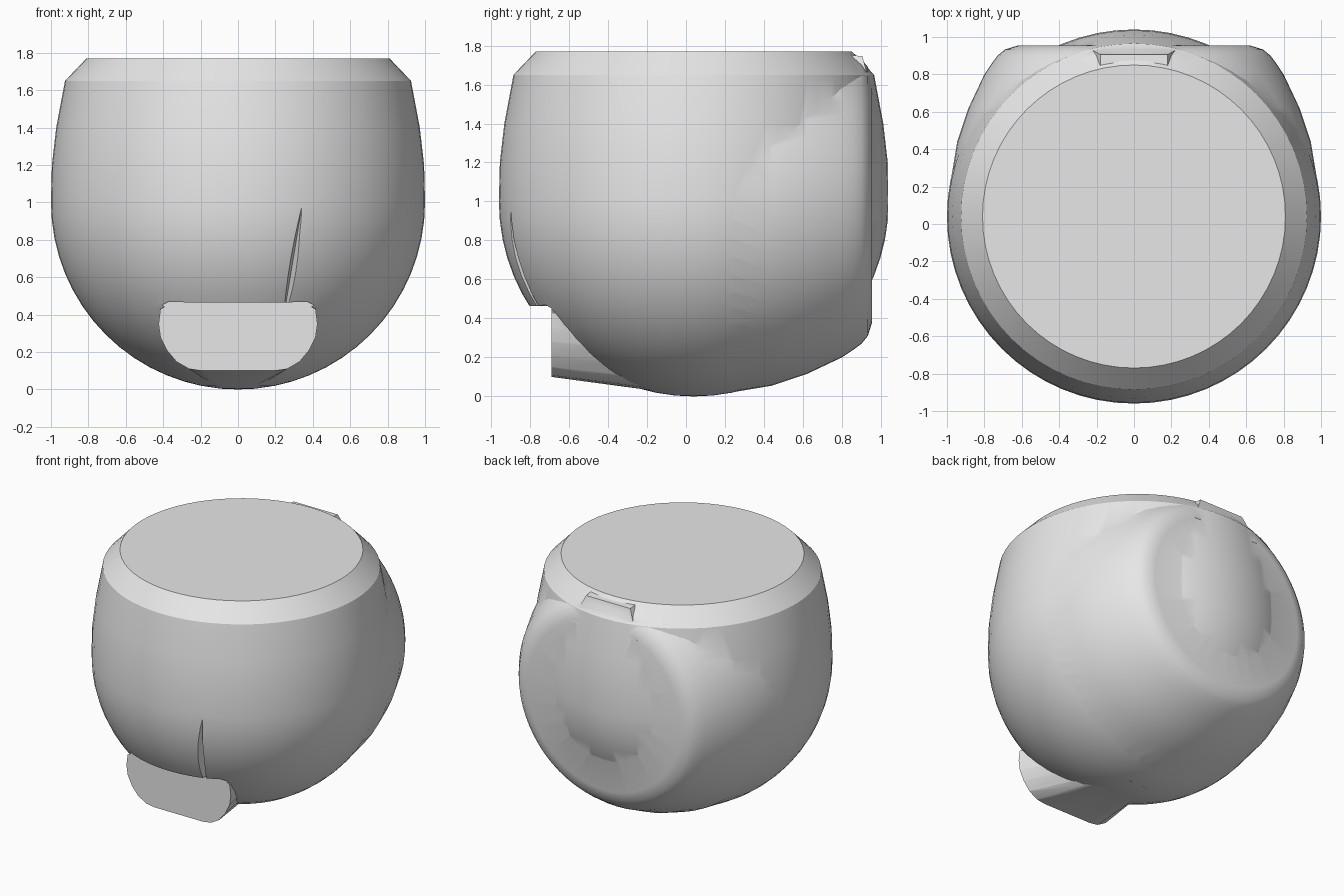
import bpy, bmesh, math
from mathutils import Matrix, Vector

cube = bpy.data.objects.get("Cube")
if cube:
    bpy.data.objects.remove(cube, do_unlink=True)

grey = bpy.data.materials.new("plain_grey")
grey.use_nodes = True
grey.diffuse_color = (0.8, 0.8, 0.8, 1)
grey.node_tree.nodes["Principled BSDF"].inputs["Base Color"].default_value = grey.diffuse_color

CENTRE_Y = 0.04


def finish(name, bm):
    bmesh.ops.remove_doubles(bm, verts=bm.verts, dist=1e-5)
    bmesh.ops.recalc_face_normals(bm, faces=bm.faces)
    mesh = bpy.data.meshes.new(name)
    bm.to_mesh(mesh)
    bm.free()
    mesh.materials.append(grey)
    obj = bpy.data.objects.new(name, mesh)
    bpy.context.collection.objects.link(obj)
    return obj


def revolve(profile, steps=64):
    """Spin (radius, height) points around z."""
    bm = bmesh.new()
    verts = [bm.verts.new((r, 0, h)) for r, h in profile]
    edges = [bm.edges.new(pair) for pair in zip(verts, verts[1:])]
    bmesh.ops.spin(bm, geom=verts + edges, cent=(0, 0, 0), axis=(0, 0, 1),
                   angle=math.tau, steps=steps)
    bmesh.ops.remove_doubles(bm, verts=bm.verts, dist=1e-5)
    return bm


def loft(name, ring_a, ring_b):
    """Closed solid between two rings of equal length."""
    bm = bmesh.new()
    a = [bm.verts.new(p) for p in ring_a]
    b = [bm.verts.new(p) for p in ring_b]
    bm.faces.new(a)
    bm.faces.new(b[::-1])
    for i in range(len(a)):
        j = (i + 1) % len(a)
        bm.faces.new((a[i], a[j], b[j], b[i]))
    return finish(name, bm)


def combine(target, other, operation):
    mod = target.modifiers.new(operation.lower(), 'BOOLEAN')
    mod.operation = operation
    mod.solver = 'EXACT'
    mod.object = other
    bpy.context.view_layer.objects.active = target
    bpy.ops.object.modifier_apply(modifier=mod.name)
    bpy.data.objects.remove(other, do_unlink=True)


# Main bowl: round bottom, tapering wall, chamfered flat top
bowl = []
for i in range(17):
    t = -math.pi / 2 * (1 - i / 16)
    bowl.append((math.cos(t), 1 + math.sin(t)))
bowl[0] = (0, 0)
bowl += [(0.995, 1.2), (0.972, 1.4), (0.925, 1.65), (0.81, 1.77), (0, 1.77)]
bm = revolve(bowl)
bmesh.ops.translate(bm, verts=bm.verts, vec=(0, CENTRE_Y, 0))
body = finish("body", bm)

# Rear bulge: tapers backwards to a rounded rim and a flat disc
rear = [(0, 0), (0.998, 0), (0.985, 0.16), (0.945, 0.4), (0.885, 0.58), (0.8, 0.76),
        (0.76, 0.82), (0.73, 0.86), (0.69, 0.893), (0.62, 0.915), (0, 0.915)]
bm = revolve(rear)
bm.transform(Matrix.Translation((0, CENTRE_Y, 1)) @ Matrix.Rotation(-math.pi / 2, 4, 'X'))
cut = bmesh.ops.bisect_plane(bm, geom=bm.verts[:] + bm.edges[:] + bm.faces[:],
                             plane_co=(0, 0, 1.768), plane_no=(0, 0, 1), clear_outer=True)
rim = [g for g in cut["geom_cut"] if isinstance(g, bmesh.types.BMEdge)]
bmesh.ops.holes_fill(bm, edges=rim)
combine(body, finish("rear_bulge", bm), 'UNION')

# Small lip joining the rear disc to the top
lip_low = [(-0.27, 0.7, 1.55), (0.27, 0.7, 1.55), (0.27, 0.957, 1.55), (-0.27, 0.957, 1.55)]
lip_top = [(-0.18, 0.7, 1.767), (0.18, 0.7, 1.767), (0.18, 0.905, 1.745), (-0.18, 0.905, 1.745)]
combine(body, loft("rear_lip", lip_low, lip_top), 'UNION')

# Front stub: rounded section that narrows as it runs back under the bowl
half = [(0.2, 0.1), (0.27, 0.11), (0.34, 0.15), (0.39, 0.21), (0.425, 0.28), (0.435, 0.35),
        (0.425, 0.43), (0.36, 0.46), (0.22, 0.455)]
section = half + [(-x, z) for x, z in reversed(half)]
MID = 0.28


def section_ring(y, sx=1, sz=1, drop=0):
    return [(x * sx, y, MID + (z - MID) * sz - drop) for x, z in section]


stub = loft("front_stub", section_ring(-0.72, drop=-0.004),
            section_ring(CENTRE_Y, sx=0.4, drop=0.098))
combine(body, stub, 'UNION')

# Flat front of the stub, recessed into the bowl
recess = loft("recess_cutter", section_ring(-1.1, 1.03, 1.05), section_ring(-0.69, 1.03, 1.05))
combine(body, recess, 'DIFFERENCE')

# Narrow crease above the stub
crease_low = [(0.25, -0.72, 0.42), (0.4, -0.95, 0.42), (0.2, -0.95, 0.42)]
crease_top = [(0.34, -0.895, 0.97), (0.36, -0.95, 0.97), (0.32, -0.95, 0.97)]
combine(body, loft("crease_cutter", crease_low, crease_top), 'DIFFERENCE')

# Smooth shading with the rims kept sharp
bpy.ops.object.select_all(action='DESELECT')
body.select_set(True)
bpy.context.view_layer.objects.active = body
bpy.ops.object.shade_smooth_by_angle(angle=math.radians(28))
